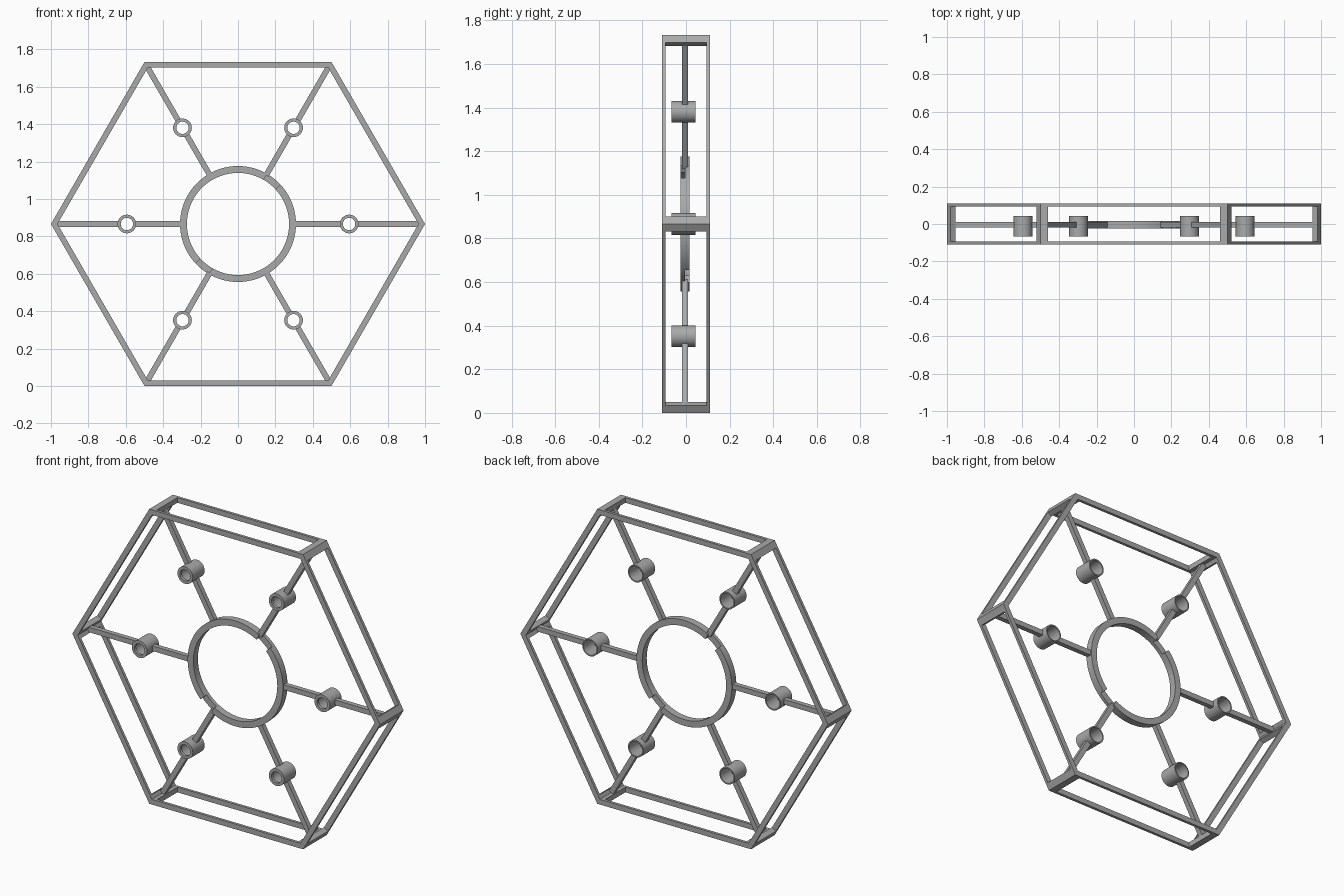
import bpy, bmesh, math
from mathutils import Matrix, Vector

if "Cube" in bpy.data.objects:
    bpy.data.objects.remove(bpy.data.objects["Cube"], do_unlink=True)

APOTHEM = math.sqrt(3) / 2
CENTRE = Vector((0, 0, APOTHEM))

grey = bpy.data.materials.new("plain_grey")
grey.use_nodes = True
grey.diffuse_color = (0.4, 0.4, 0.4, 1)
grey.node_tree.nodes["Principled BSDF"].inputs["Base Color"].default_value = (0.4, 0.4, 0.4, 1)


def finish(name, bm, smooth=False):
    bmesh.ops.recalc_face_normals(bm, faces=bm.faces)
    mesh = bpy.data.meshes.new(name)
    bm.to_mesh(mesh)
    bm.free()
    mesh.materials.append(grey)
    obj = bpy.data.objects.new(name, mesh)
    bpy.context.collection.objects.link(obj)
    if smooth:
        shade(obj)
    return obj


def activate(obj):
    bpy.ops.object.select_all(action='DESELECT')
    obj.select_set(True)
    bpy.context.view_layer.objects.active = obj


def shade(obj):
    activate(obj)
    bpy.ops.object.shade_smooth_by_angle(angle=math.radians(30))


def radial(radius, degrees):
    a = math.radians(degrees)
    return CENTRE + Vector((math.cos(a), 0, math.sin(a))) * radius


def lathe(name, profile, sides, centre, start=0, sweep=360, smooth=False):
    """Sweep a closed (radius, y) profile about an axis along y."""
    bm = bmesh.new()
    full = sweep == 360
    rings = []
    for i in range(sides if full else sides + 1):
        a = math.radians(start + sweep * i / sides)
        rings.append([bm.verts.new(centre + Vector((r * math.cos(a), y, r * math.sin(a))))
                      for r, y in profile])
    n = len(profile)
    for i in range(sides):
        a, b = rings[i], rings[(i + 1) % len(rings)]
        for j in range(n):
            k = (j + 1) % n
            bm.faces.new((a[j], a[k], b[k], b[j]))
    if not full:
        bm.faces.new(rings[0])
        bm.faces.new(rings[-1])
    return finish(name, bm, smooth)


def box(name, size, centre, degrees):
    """Box whose length runs along the given direction in the xz plane."""
    bm = bmesh.new()
    turn = Matrix.Rotation(-math.radians(degrees), 4, 'Y')
    bmesh.ops.create_cube(bm, size=1, matrix=Matrix.Translation(centre) @ turn
                          @ Matrix.Diagonal((*size, 1)))
    return finish(name, bm)


def cut(target, cutter):
    cutter.hide_render = True
    mod = target.modifiers.new("cut", 'BOOLEAN')
    mod.operation, mod.solver, mod.object = 'DIFFERENCE', 'EXACT', cutter
    activate(target)
    bpy.ops.object.modifier_apply(modifier=mod.name)
    bpy.data.objects.remove(cutter, do_unlink=True)


def tube(inner, outer, front, back):
    return [(inner, front), (outer, front), (outer, back), (inner, back)]


# Hexagonal frame with a long window through each wall
frame = lathe("outer_frame", tube(0.965, 1, -0.11, 0.11), 6, CENTRE)
for angle in (30, 90, 150):
    cut(frame, box("window_cutter", (3, 0.188, 0.92), CENTRE, angle))

# Central ring with four lapped joints, open alternately to front and back
ring = lathe("centre_ring", tube(0.273, 0.31, -0.025, 0.017), 72, CENTRE)
for start, y0, y1 in ((43, -0.1, -0.005), (223, -0.1, -0.005),
                      (120, -0.005, 0.1), (300, -0.005, 0.1)):
    cut(ring, lathe("notch_cutter", tube(0.2, 0.4, y0, y1), 6, CENTRE, start, 17))
shade(ring)

# Spokes, each interrupted by a stepped sleeve
HUB = 0.594
sleeve = [(0.033, -0.067), (0.05, -0.067), (0.05, 0.043),
          (0.043, 0.043), (0.043, -0.05), (0.033, -0.05)]
for i in range(6):
    angle = 60 * i
    lathe(f"sleeve_{i + 1}", sleeve, 32, radial(HUB, angle), smooth=True)
    for part, r0, r1 in (("inner", 0.3, HUB - 0.046), ("outer", HUB + 0.046, 0.975)):
        box(f"{part}_spoke_{i + 1}", (r1 - r0, 0.028, 0.03),
            radial((r0 + r1) / 2, angle) + Vector((0, -0.004, 0)), angle)
